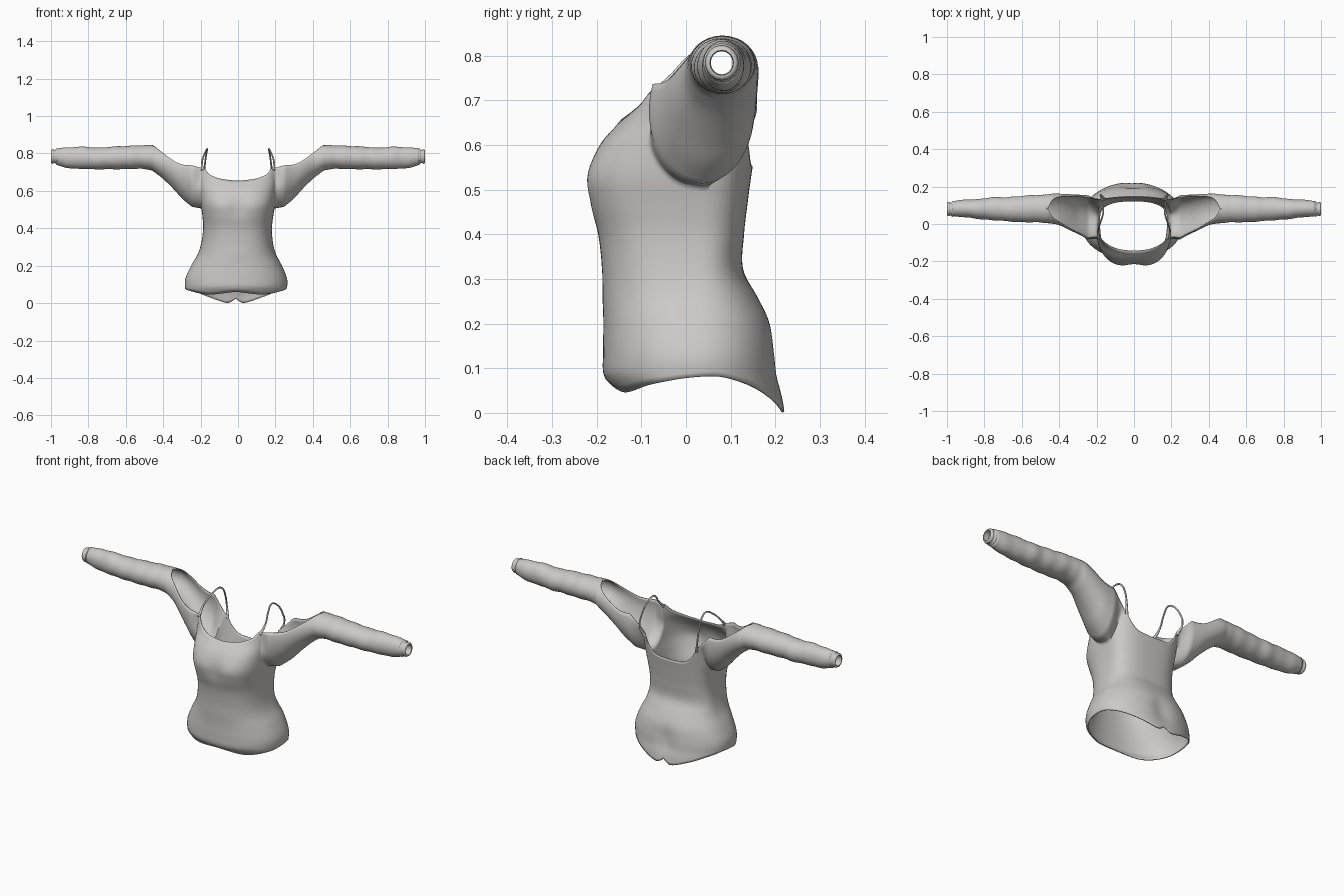
import bpy, bmesh
from math import sin, cos, radians, pi, exp
from mathutils import Vector

if "Cube" in bpy.data.objects:
    bpy.data.objects.remove(bpy.data.objects["Cube"], do_unlink=True)

cloth = bpy.data.materials.new("light_grey_cloth")
cloth.use_nodes = True
cloth.diffuse_color = (0.6, 0.59, 0.58, 1)
cloth.node_tree.nodes["Principled BSDF"].inputs["Base Color"].default_value = (0.6, 0.59, 0.58, 1)


def sample(keys, t):
    """Smooth curve through rows of (t, values...)."""
    t = min(max(t, keys[0][0]), keys[-1][0])
    i = 0
    while i < len(keys) - 2 and t > keys[i + 1][0]:
        i += 1
    p, q = keys[i], keys[i + 1]
    o, r = keys[max(i - 1, 0)], keys[min(i + 2, len(keys) - 1)]
    h = q[0] - p[0]
    u = (t - p[0]) / h
    out = []
    for k in range(1, len(p)):
        m = (q[k] - o[k]) / (q[0] - o[0]) * h
        n = (r[k] - p[k]) / (r[0] - p[0]) * h
        out.append((2*u**3 - 3*u*u + 1) * p[k] + (u**3 - 2*u*u + u) * m
                   + (3*u*u - 2*u**3) * q[k] + (u**3 - u*u) * n)
    return out


# Torso: height, half width, front y, back y, roundness of the outline
TORSO = [(0, .265, -.15, .222, .9), (.05, .268, -.157, .215, .9),
         (.08, .273, -.183, .208, .9), (.13, .272, -.186, .203, .9),
         (.2, .243, -.185, .19, .88), (.26, .21, -.187, .16, .84),
         (.32, .192, -.188, .128, .78), (.4, .184, -.197, .13, .73),
         (.47, .19, -.218, .138, .71), (.53, .2, -.227, .146, .71),
         (.6, .207, -.195, .157, .71), (.66, .215, -.143, .164, .71),
         (.73, .225, -.108, .166, .71)]
# Angle (front -90, side 0, back 90) against height
HEM = [(-90, .06), (-60, .046), (-25, .066), (10, .082), (35, .065),
       (60, .032), (80, .003), (85, .004), (90, .024)]
FRONT, BACK = -36, 44
RIM = [(-90, .655), (-70, .667), (-52, .69), (FRONT, .722), (-20, .6), (0, .508),
       (20, .54), (BACK, .655), (56, .6), (70, .56), (90, .55)]
# Sleeve: x, centre y, centre z, y radius, z radius, half opening angle at the top
SLEEVE = [(.245, .035, .676, .118, .162, 68), (.3, .052, .697, .105, .137, 71),
          (.34, .062, .717, .097, .112, 68), (.4, .078, .752, .084, .088, 55),
          (.44, .082, .77, .08, .075, 32),
          (.46, .081, .777, .077, .068, 0), (.52, .082, .781, .073, .063, 0),
          (.6, .08, .778, .07, .062, 0), (.68, .079, .776, .064, .06, 0),
          (.75, .082, .773, .062, .058, 0), (.83, .08, .777, .053, .059, 0),
          (.9, .083, .777, .047, .056, 0), (.97, .082, .783, .041, .045, 0)]


def torso_point(a, z):
    w, front, back, power = sample(TORSO, z)
    s, c = sin(radians(a)), max(cos(radians(a)), 0)
    x = w * c ** power if abs(a) < 90 else 0
    y = .02 + abs(s) ** power * ((front if s < 0 else back) - .02)
    dip = exp(-(x / .05) ** 2)
    if s < 0:
        y += .014 * dip * exp(-((z - .52) / .06) ** 2)
    else:
        y -= .012 * dip * exp(-((z - .12) / .07) ** 2)
    return Vector((x, y, z))


def both_sides(p, side):
    """Mirror a point; the hips sway slightly to the right."""
    return Vector((p.x * side - .013 * max(0, 1 - p.z / .5), p.y, p.z))


def grid(bm, rows):
    for side in (1, -1):
        vs = [[bm.verts.new(both_sides(p, side)) for p in row] for row in rows]
        for r, s in zip(vs, vs[1:]):
            for i in range(len(r) - 1):
                bm.faces.new((r[i], r[i + 1], s[i + 1], s[i])[::side])


def finish(bm, name, thickness):
    bmesh.ops.remove_doubles(bm, verts=bm.verts, dist=.0004)
    bmesh.ops.recalc_face_normals(bm, faces=bm.faces)
    me = bpy.data.meshes.new(name)
    bm.to_mesh(me)
    bm.free()
    me.materials.append(cloth)
    ob = bpy.data.objects.new(name, me)
    bpy.context.collection.objects.link(ob)
    if thickness:
        solid = ob.modifiers.new("Thickness", "SOLIDIFY")
        solid.thickness, solid.offset = thickness, -1
    bpy.ops.object.select_all(action='DESELECT')
    ob.select_set(True)
    bpy.context.view_layer.objects.active = ob
    bpy.ops.object.shade_smooth_by_angle(angle=radians(75))


# Garment shell: torso grid, then sleeve grid grown from the armhole edge
SEG = 32
us = [2 * i / SEG - 1 for i in range(SEG + 1)]
arm = [-FRONT * u if u < 0 else BACK * u for u in us]
cols = ([-90 + (FRONT + 90) * i / 16 for i in range(16)] + arm
        + [BACK + (90 - BACK) * i / 14 for i in range(1, 15)])
bm = bmesh.new()
rows = []
for j in range(41):
    t = j / 40
    rows.append([torso_point(a, sample(HEM, a)[0] * (1 - t) + sample(RIM, a)[0] * t)
                 for a in cols])
grid(bm, rows)


def sleeve_row(x):
    cy, cz, ry, rz, gap = sample(SLEEVE, x)
    reach = pi - radians(max(gap, 0) if x < .46 else 0)
    wave = 1 + (.02 * sin(x * 70) if x > .5 else 0)
    return [Vector((x, cy + ry * wave * sin(u * reach), cz - rz * wave * cos(u * reach)))
            for u in us]


armhole = [torso_point(a, sample(RIM, a)[0]) for a in arm]
first = sleeve_row(.245)
rows = [[p.lerp(q, k / 4) for p, q in zip(armhole, first)] for k in range(4)]
rows += [sleeve_row(.245 + .725 * j / 58) for j in range(59)]
grid(bm, rows)
finish(bm, "top_with_sleeves", .005)

# Cuffs: gathered, narrow, then flared end with a hole
bm = bmesh.new()
CUFF = [(.967, .043), (.973, .044), (.977, .035), (.985, .036), (.99, .04),
        (1, .035), (1, .028), (.97, .026)]
grid(bm, [[Vector((x, .08 + r * .95 * sin(pi * i / 8), .784 + r * cos(pi * i / 8)))
           for i in range(17)] for x, r in CUFF])
finish(bm, "cuffs", 0)

# Shoulder straps: thin loops, wider where they meet the neckline
start = torso_point(FRONT - 1, .71)
end = torso_point(BACK + 4, .63)
path = [start, (.192, -.03, .757), (.178, .012, .8), (.165, .06, .825),
        (.168, .103, .805), (.176, .14, .75), (.178, .155, .69), end]
curve = bpy.data.curves.new("shoulder_straps", 'CURVE')
curve.dimensions = '3D'
curve.bevel_depth, curve.bevel_resolution = .005, 2
curve.use_fill_caps = True
for side in (1, -1):
    sp = curve.splines.new('BEZIER')
    sp.bezier_points.add(len(path) - 1)
    for i, (bp, p) in enumerate(zip(sp.bezier_points, path)):
        bp.co = (p[0] * side, p[1], p[2])
        bp.radius = 1.6 if i in (0, len(path) - 1) else .9
        bp.handle_left_type = bp.handle_right_type = 'AUTO'
curve.materials.append(cloth)
bpy.context.collection.objects.link(bpy.data.objects.new("shoulder_straps", curve))
